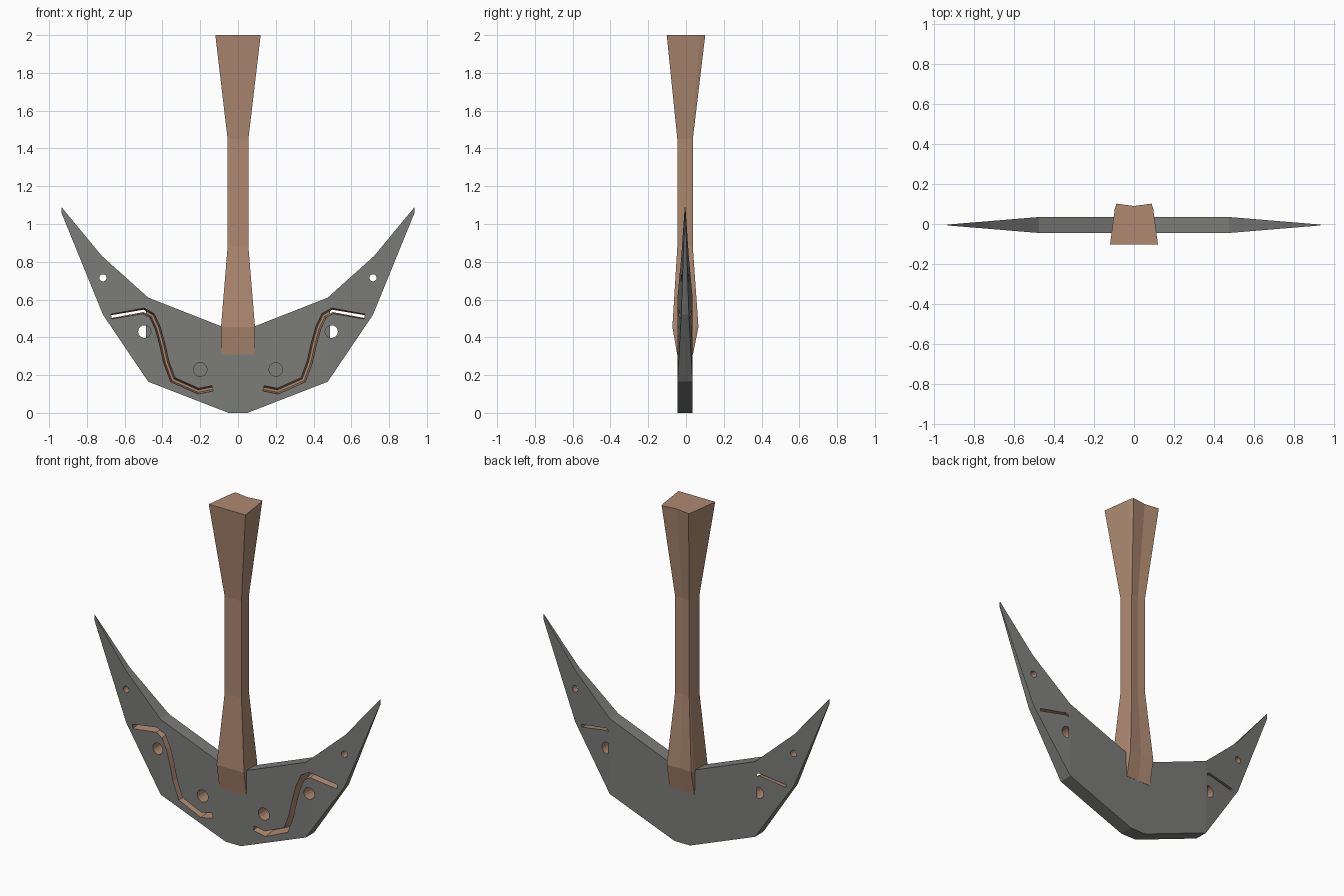
import bpy, bmesh, math
from mathutils import Vector, Matrix

if "Cube" in bpy.data.objects:
    bpy.data.objects.remove(bpy.data.objects["Cube"])


def material(name, rgb):
    m = bpy.data.materials.new(name)
    m.diffuse_color = (*rgb, 1)
    m.use_nodes = True
    m.node_tree.nodes["Principled BSDF"].inputs["Base Color"].default_value = m.diffuse_color
    return m


STEEL = material("dark_steel", (0.2, 0.2, 0.19))
BROWN = material("brown", (0.42, 0.25, 0.165))


def finish(bm, name, mats):
    bmesh.ops.recalc_face_normals(bm, faces=bm.faces[:])
    me = bpy.data.meshes.new(name)
    bm.to_mesh(me)
    bm.free()
    for m in mats:
        me.materials.append(m)
    ob = bpy.data.objects.new(name, me)
    bpy.context.collection.objects.link(ob)
    return ob


def loft(bm, rings, mat=0):
    """Closed skin through rings of equal length, capped at both ends."""
    vs = [[bm.verts.new(p) for p in r] for r in rings]
    n = len(vs[0])
    faces = [bm.faces.new(vs[0]), bm.faces.new(vs[-1])]
    for a, b in zip(vs, vs[1:]):
        for i in range(n):
            j = (i + 1) % n
            faces.append(bm.faces.new((a[i], a[j], b[j], b[i])))
    for f in faces:
        f.material_index = mat
    return faces


# Crescent blade: flat middle, wings thinning to the tips
MIDDLE = [(-.05, 0), (.05, 0), (.475, .165), (.475, .61), (.08, .455),
          (-.08, .455), (-.475, .61), (-.475, .165)]
WING = [(.475, .165), (.715, .52), (.935, 1.06), (.935, 1.09), (.72, .83), (.475, .61)]


def blade_y(x, side):
    t = max(0, (abs(x) - .475) / .46)
    return -.005 + side * (.04 - .038 * t)


bm = bmesh.new()
outlines = [MIDDLE, WING, [(-x, z) for x, z in reversed(WING)]]
for outline in outlines:
    loft(bm, [[(x, blade_y(x, s), z) for x, z in outline] for s in (-1, 1)])
bmesh.ops.remove_doubles(bm, verts=bm.verts[:], dist=1e-4)
# drop the inner walls where wings meet the middle
inner = [f for f in bm.faces if all(abs(abs(v.co.x) - .475) < 1e-4 for v in f.verts)]
bmesh.ops.delete(bm, geom=inner, context='FACES_ONLY')
blade = finish(bm, "blade", [STEEL, BROWN])

# Cutters: round holes and curved grooves, just short of the flat back
HOLES = [(.715, .715, .019), (.495, .43, .034), (.2, .23, .036)]
GROOVE = [(.67, .51), (.50, .54), (.455, .515), (.425, .45), (.40, .36),
          (.38, .27), (.345, .175), (.21, .115), (.135, .13)]
DEPTH = .034


def offset(path, w):
    """Outline of a mitred strip of half-width w along the path."""
    p = [Vector(q) for q in path]
    left, right = [], []
    for i, q in enumerate(p):
        d0 = (q - p[i - 1]).normalized() if i else (p[1] - q).normalized()
        d1 = (p[i + 1] - q).normalized() if i < len(p) - 1 else d0
        d = (d0 + d1).normalized()
        n = Vector((-d.y, d.x)) * (w / max(.5, d.dot(d0)))
        left.append(q + n)
        right.append(q - n)
    return left, right


bm = bmesh.new()
for s in (1, -1):
    for x, z, r in HOLES:
        circle = [(s * x + r * math.cos(k * math.tau / 16), z + r * math.sin(k * math.tau / 16))
                  for k in range(16)]
        faces = loft(bm, [[(a, y, b) for a, b in circle] for y in (-.08, DEPTH)], 1)
        faces[1].material_index = 0
    front, back = offset(GROOVE, .016), offset(GROOVE, .006)
    rings = []
    for i in range(len(GROOVE)):
        rings.append([(s * q.x, y, q.y) for q, y in
                      ((front[0][i], -.06), (front[1][i], -.06),
                       (back[1][i], DEPTH), (back[0][i], DEPTH))])
    loft(bm, rings, 1)
cutter = finish(bm, "blade_cutter", [STEEL, BROWN])
cutter.hide_render = True
cutter.hide_viewport = True

mod = blade.modifiers.new("cut", 'BOOLEAN')
mod.operation = 'DIFFERENCE'
mod.solver = 'EXACT'
mod.object = cutter

# Handle: lofted sections with a dished back and narrow corner strips
# z, front half-width, front y, back half-width, back y, dish, strip
SECTIONS = [(.31, .088, -.047, .080, .037, .002, .008),
            (.455, .090, -.072, .080, .066, .006, .015),
            (.88, .055, -.046, .046, .036, .004, .008),
            (1.45, .055, -.046, .046, .036, .004, .008),
            (2.0, .120, -.102, .088, .102, .012, .028)]
bm = bmesh.new()
rings = []
for z, fw, fy, bw, by, dish, strip in SECTIONS:
    rings.append([(-fw, fy, z), (fw, fy, z), (bw + strip * .3, by - strip, z), (bw, by, z),
                  (0, by - dish, z), (-bw, by, z), (-bw - strip * .3, by - strip, z)])
loft(bm, rings)
finish(bm, "handle", [BROWN])
